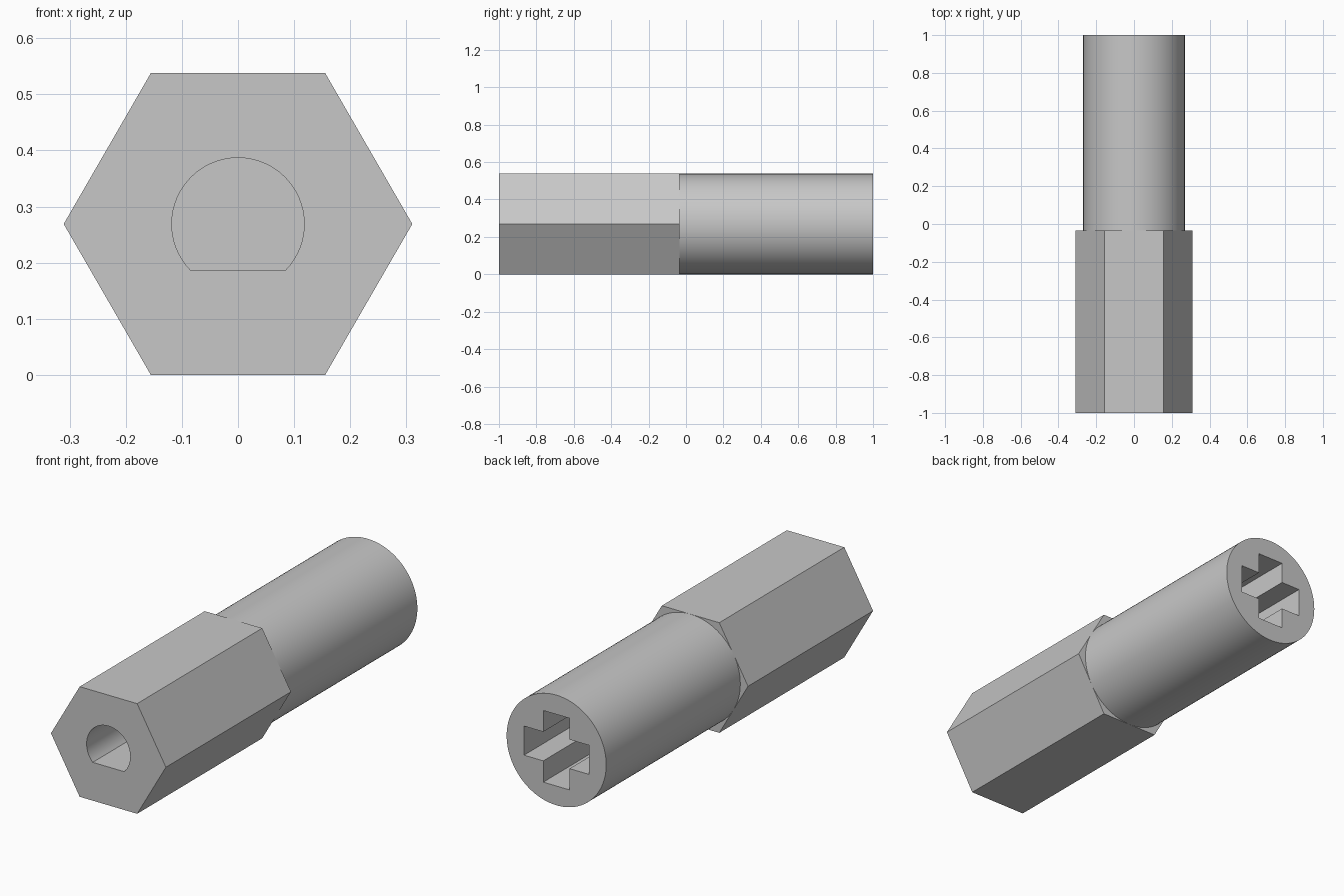
import bpy, bmesh, math

default = bpy.data.objects.get("Cube")
if default:
    bpy.data.objects.remove(default, do_unlink=True)

AXIS_Z = 0.269      # height of the long axis
JOINT_Y = -0.035    # where the hex body meets the round shaft

grey = bpy.data.materials.new("light grey")
grey.use_nodes = True
colour = (0.575, 0.575, 0.575, 1)
grey.diffuse_color = colour
grey.node_tree.nodes["Principled BSDF"].inputs["Base Color"].default_value = colour


def prism(name, profile, y0, y1):
    """Extrude an (x, z) profile around the axis from y0 to y1."""
    bm = bmesh.new()
    face = bm.faces.new([bm.verts.new((x, y0, z + AXIS_Z)) for x, z in profile])
    new = bmesh.ops.extrude_face_region(bm, geom=[face])["geom"]
    verts = [v for v in new if isinstance(v, bmesh.types.BMVert)]
    bmesh.ops.translate(bm, verts=verts, vec=(0, y1 - y0, 0))
    bmesh.ops.recalc_face_normals(bm, faces=bm.faces)
    mesh = bpy.data.meshes.new(name)
    bm.to_mesh(mesh)
    bm.free()
    mesh.materials.append(grey)
    obj = bpy.data.objects.new(name, mesh)
    bpy.context.collection.objects.link(obj)
    return obj


def arc(radius, start, end, count):
    angles = [start + (end - start) * i / count for i in range(count + 1)]
    return [(radius * math.cos(a), radius * math.sin(a)) for a in angles]


def carve(body, cutter):
    """Cut the socket, then shade only the curved walls smooth."""
    mod = body.modifiers.new("socket", 'BOOLEAN')
    mod.operation = 'DIFFERENCE'
    mod.solver = 'EXACT'
    mod.object = cutter
    bpy.ops.object.select_all(action='DESELECT')
    body.select_set(True)
    bpy.context.view_layer.objects.active = body
    bpy.ops.object.modifier_apply(modifier=mod.name)
    bpy.data.objects.remove(cutter, do_unlink=True)
    bpy.ops.object.shade_smooth_by_angle(angle=math.radians(25))


# Hexagonal body with a D-shaped blind socket in the front
hex_body = prism("hex_body", arc(AXIS_Z / math.cos(math.pi / 6), 0, math.tau, 6)[:-1],
                 -1, JOINT_Y)
flat = math.asin(-0.082 / 0.118)
d_cutter = prism("d_socket_cutter", arc(0.118, flat, math.pi - flat, 48), -1.1, -0.1)
carve(hex_body, d_cutter)

# Round shaft with a cross-shaped blind socket in the back
round_shaft = prism("round_shaft", arc(AXIS_Z, 0, math.tau, 96)[:-1], JOINT_Y, 1)
a, b = 0.071, 0.175
quarter = [(b, -a), (b, a), (a, a)]
cross = []
for turn in range(4):
    cross += quarter
    quarter = [(-z, x) for x, z in quarter]
cross_cutter = prism("cross_socket_cutter", cross, 0.05, 1.1)
carve(round_shaft, cross_cutter)
